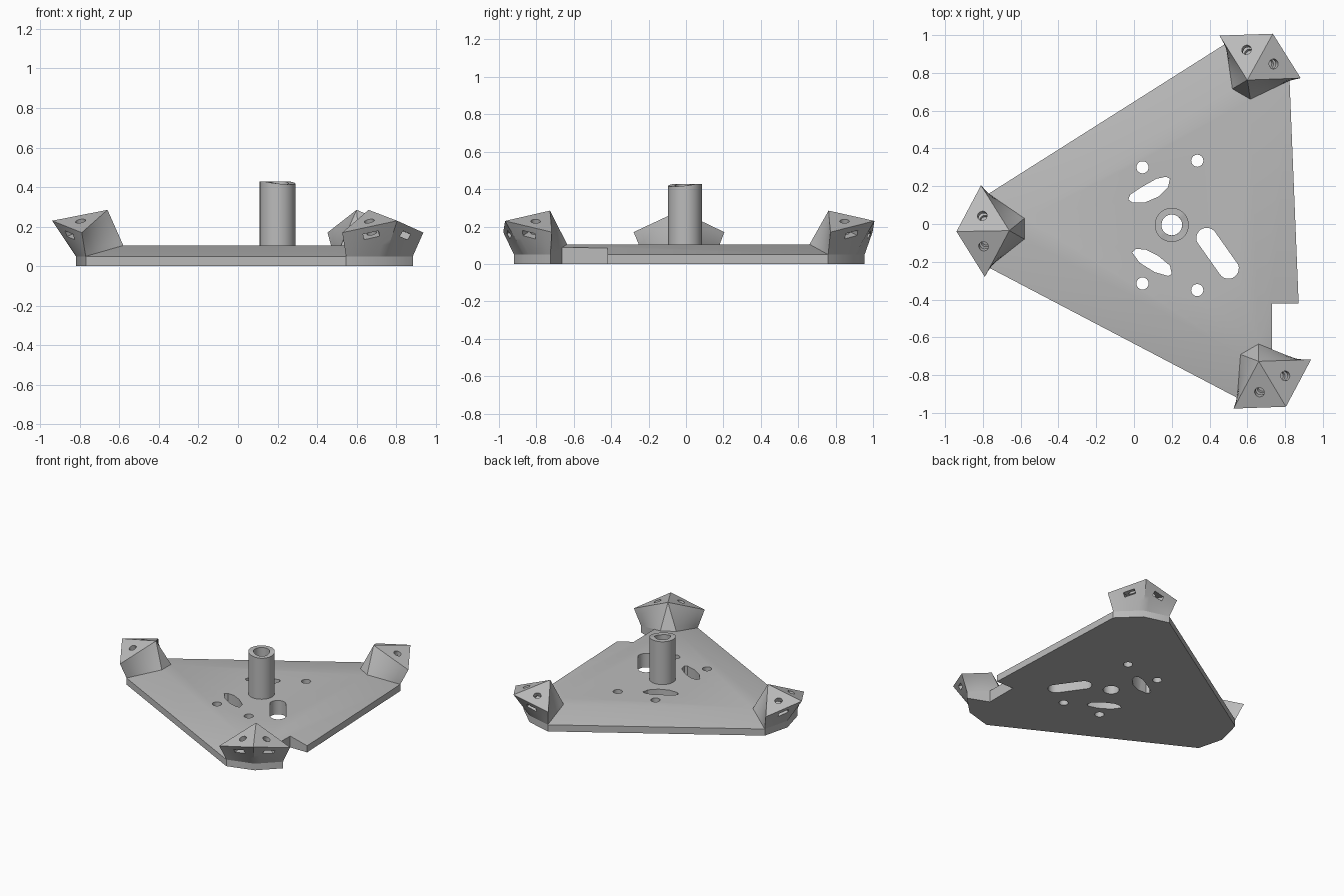
import bpy, bmesh, math
from mathutils import Vector, Matrix

if "Cube" in bpy.data.objects:
    bpy.data.objects.remove(bpy.data.objects["Cube"], do_unlink=True)

grey = bpy.data.materials.new("plain grey")
grey.use_nodes = True
colour = (0.5, 0.5, 0.5, 1)
grey.diffuse_color = colour
grey.node_tree.nodes["Principled BSDF"].inputs["Base Color"].default_value = colour

HUB = Vector((0.2, 0, 0))
LOW, HIGH = 0.05, 0.105          # rim and plateau heights of the plate


def add_mesh(name, bm):
    bmesh.ops.recalc_face_normals(bm, faces=bm.faces[:])
    mesh = bpy.data.meshes.new(name)
    bm.to_mesh(mesh)
    bm.free()
    obj = bpy.data.objects.new(name, mesh)
    bpy.context.collection.objects.link(obj)
    mesh.materials.append(grey)
    return obj


def activate(obj):
    bpy.ops.object.select_all(action='DESELECT')
    obj.select_set(True)
    bpy.context.view_layer.objects.active = obj


def smooth(obj):
    activate(obj)
    bpy.ops.object.shade_smooth_by_angle(angle=math.radians(30))


def cut(obj, cutter):
    activate(obj)
    mod = obj.modifiers.new("cut", 'BOOLEAN')
    mod.operation, mod.solver, mod.object = 'DIFFERENCE', 'EXACT', cutter
    bpy.ops.object.modifier_apply(modifier=mod.name)
    bpy.data.objects.remove(cutter, do_unlink=True)


def prism(points, z0=-0.1, z1=0.3):
    bm = bmesh.new()
    face = bm.faces.new([bm.verts.new((x, y, z0)) for x, y in points])
    up = bmesh.ops.extrude_face_region(bm, geom=[face])["geom"]
    bmesh.ops.translate(bm, vec=(0, 0, z1 - z0),
                        verts=[v for v in up if isinstance(v, bmesh.types.BMVert)])
    return add_mesh("cutter", bm)


def arc(x, y, r, start=0, sweep=360, n=32):
    return [(x + r * math.cos(math.radians(start + sweep * i / n)),
             y + r * math.sin(math.radians(start + sweep * i / n))) for i in range(n)]


# One corner, measured from the hub; the other two are turned copies
CORNER = {
    "B1": (-0.97, 0.16, LOW), "B2": (-1.02, -0.04, LOW), "B3": (-0.97, -0.23, LOW),
    "T1": (-1.01, 0.205, 0.17), "T2": (-1.14, -0.04, 0.23), "T3": (-0.99, -0.28, 0.17),
    "F1": (-0.78, 0.03, HIGH), "F2": (-0.78, -0.08, HIGH), "I": (-0.86, -0.035, 0.285),
}


def corner(turn):
    rot = Matrix.Rotation(math.radians(turn), 3, 'Z')
    return {k: HUB + rot @ Vector(p) for k, p in CORNER.items()}


corners = [corner(t) for t in (0, 120, 240)]

# Base plate: upright rim, sloping border and raised plateau
bm = bmesh.new()
rims, tops = [], []
for c in corners:
    rims.append([bm.verts.new(c[k]) for k in ("B1", "B2", "B3")])
    tops.append([bm.verts.new(c[k]) for k in ("F1", "F2")])
for i in range(3):
    j = (i + 1) % 3
    bm.faces.new(rims[i] + tops[i][::-1])
    bm.faces.new([rims[i][2], rims[j][0], tops[j][0], tops[i][1]])
bm.faces.new([v for t in tops for v in t])
rim = [v for r in rims for v in r]
floor = [bm.verts.new((v.co.x, v.co.y, 0)) for v in rim]
for i in range(len(rim)):
    j = (i + 1) % len(rim)
    bm.faces.new([floor[i], floor[j], rim[j], rim[i]])
bm.faces.new(floor[::-1])
plate = add_mesh("base_plate", bm)

# Rectangular notch beside one corner
b3, f2 = corners[1]["B3"], corners[1]["F2"]
inner = b3.lerp(f2, (b3.x - 0.73) / (b3.x - f2.x))
cut(plate, prism([(0.73, -0.42), inner.xy, b3.xy, (1, -0.73), (1, -0.42)]))

# Round holes, hub bore, long slot and two curved slots
for x, y in ((0.045, 0.3), (0.335, 0.335), (0.045, -0.315), (0.335, -0.35)):
    cut(plate, prism(arc(x, y, 0.032)))
cut(plate, prism(arc(HUB.x, -0.005, 0.055)))
cut(plate, prism(arc(0.385, -0.075, 0.055, 36, 180, 12) + arc(0.5, -0.235, 0.055, 216, 180, 12)))
cut(plate, prism([(-0.03, 0.13), (-0.01, 0.115), (0.06, 0.115), (0.13, 0.145), (0.18, 0.195),
                  (0.19, 0.24), (0.17, 0.25), (0.12, 0.24), (0.04, 0.195), (-0.02, 0.155)]))
cut(plate, prism([(-0.01, -0.15), (0.01, -0.132), (0.06, -0.135), (0.13, -0.17), (0.19, -0.22),
                  (0.2, -0.265), (0.18, -0.275), (0.11, -0.255), (0.03, -0.205)]))
smooth(plate)


# Corner brackets with screw holes on top and nut slots in the outer faces
def bracket(name, c):
    bm = bmesh.new()
    v = {k: bm.verts.new(p) for k, p in c.items()}
    for keys in ("T1 T2 I", "T2 T3 I", "B1 B2 T2 T1", "B2 B3 T3 T2", "T3 B3 F2 I",
                 "T1 I F1 B1", "I F1 F2", "B1 B2 B3 F2 F1"):
        bm.faces.new([v[k] for k in keys.split()])
    twisted = [f for f in bm.faces if len(f.verts) == 4]
    edges = {e for f in twisted for e in f.edges}
    bmesh.ops.subdivide_edges(bm, edges=list(edges), cuts=5, use_grid_fill=True)
    obj = add_mesh(name, bm)
    for a, b in (("T1", "T2"), ("T2", "T3")):
        along = (c[b] - c[a]).normalized()
        normal = along.cross(c["I"] - c[a]).normalized()
        if normal.z < 0:
            normal.negate()
        inward = normal.cross(along)
        if inward.dot(c["I"] - c[a]) < 0:
            inward.negate()
        frame = Matrix((along, inward, normal)).transposed().to_4x4()
        # nut slot
        bm = bmesh.new()
        bmesh.ops.create_cube(bm, size=1)
        bmesh.ops.scale(bm, vec=(0.08, 0.18, 0.032), verts=bm.verts[:])
        mid = (c[a] + c[b]) / 2 - normal * 0.05 + inward * 0.05
        bmesh.ops.transform(bm, matrix=Matrix.Translation(mid) @ frame, verts=bm.verts[:])
        cut(obj, add_mesh("cutter", bm))
        # screw hole
        bm = bmesh.new()
        bmesh.ops.create_cone(bm, cap_ends=True, segments=24, radius1=0.026,
                              radius2=0.026, depth=0.18)
        mid = (c[a] + c[b] + c["I"]) / 3
        bmesh.ops.transform(bm, matrix=Matrix.Translation(mid) @ frame, verts=bm.verts[:])
        cut(obj, add_mesh("cutter", bm))
    smooth(obj)


for name, c in zip(("right_bracket", "front_left_bracket", "back_left_bracket"), corners):
    bracket(name, c)

# Hollow centre post with a slightly dipped rim
bm = bmesh.new()
rings = []
for r, top in ((0.055, False), (0.09, False), (0.09, True), (0.055, True)):
    ring = []
    for i, (x, y) in enumerate(arc(HUB.x, -0.005, r, n=48)):
        dip = 0.014 * max(0, math.cos(math.tau * i / 48 + 0.8))
        ring.append(bm.verts.new((x, y, 0.428 - dip if top else 0.09)))
    rings.append(ring)
for k in range(4):
    p, q = rings[k], rings[(k + 1) % 4]
    for i in range(48):
        j = (i + 1) % 48
        bm.faces.new([p[i], p[j], q[j], q[i]])
smooth(add_mesh("centre_post", bm))
